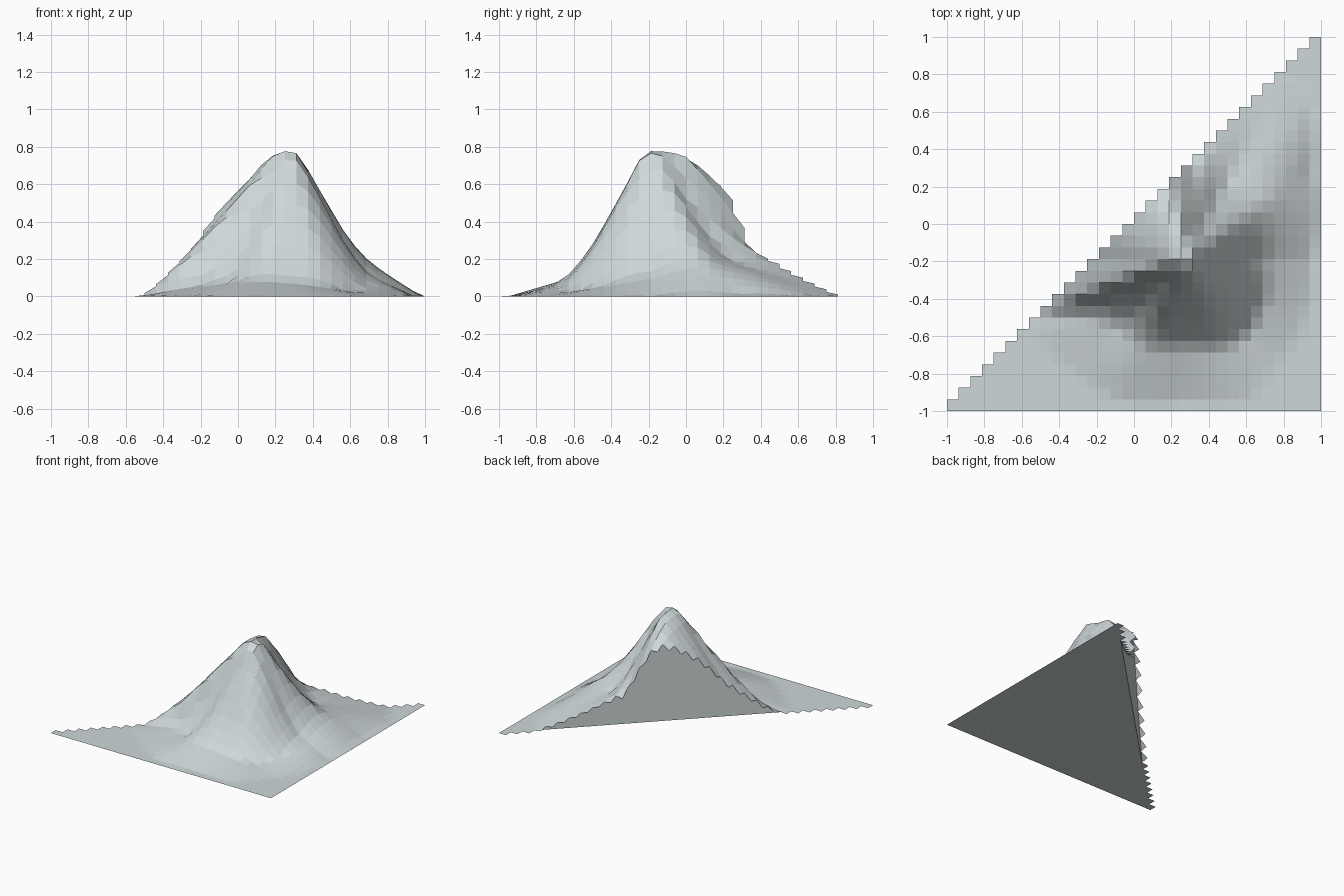
import bpy, bmesh, math

if "Cube" in bpy.data.objects:
    bpy.data.objects.remove(bpy.data.objects["Cube"])

N = 32
STEP = 2 / N
PEAK = (0.28, -0.18)
TOP = 0.79

# slope by compass angle: (degrees, foot radius, foot height, outer radius, bulge)
RIBS = [
    (0, .42, .12, .66, 1), (35, .51, .19, .82, 1), (50, .49, .19, 1.03, 1),
    (62, .47, .19, 1.12, 1), (80, .55, .24, 1.2, 1.1), (90, .70, .10, 1.2, 1.3),
    (103, 1.0, 0, 1.2, 1.3), (120, 1.45, 0, 1.6, 1), (146, 1.1, 0, 1.3, 1),
    (180, .85, 0, 1.0, 1), (200, .85, 0, .9, 1), (208, .62, .05, .9, 1),
    (225, .50, .07, .85, 1), (243, .52, .09, .84, 1), (270, .47, .08, .75, 1),
    (295, .52, .045, .82, 1), (308, .52, .03, .75, 1), (330, .48, .06, .72, 1),
    (360, .42, .12, .66, 1)]
# common steep-cone profile
CONE = [(0, 1), (.13, .94), (.23, .8), (.45, .53), (.66, .28), (.85, .1), (1, 0)]


def lerp_table(table, key):
    for a, b in zip(table, table[1:]):
        if key <= b[0]:
            f = (key - a[0]) / (b[0] - a[0])
            return [p + (q - p) * f for p, q in zip(a[1:], b[1:])]
    return table[-1][1:]


def height(x, y):
    dx, dy = x - PEAK[0], y - PEAK[1]
    r = math.hypot(dx, dy)
    foot, z_foot, outer, bulge = lerp_table(RIBS, math.degrees(math.atan2(dy, dx)) % 360)
    if max(abs(x), abs(y)) > 0.99:
        return 0.0
    if r < foot:
        return z_foot + (TOP - z_foot) * lerp_table(CONE, (r / foot) ** bulge)[0]
    return z_foot * max(0, 1 - (r - foot) / (outer - foot))


def make_object(name, bm):
    mesh = bpy.data.meshes.new(name)
    bm.to_mesh(mesh)
    bm.free()
    mesh.materials.append(stone)
    obj = bpy.data.objects.new(name, mesh)
    bpy.context.collection.objects.link(obj)
    return obj


stone = bpy.data.materials.new("pale_grey")
stone.diffuse_color = (0.62, 0.68, 0.69, 1)
stone.use_nodes = True
stone.node_tree.nodes["Principled BSDF"].inputs["Base Color"].default_value = stone.diffuse_color

# stepped half-grid of terrain cells
bm = bmesh.new()
verts = {}
for i in range(N + 1):
    for j in range(min(i + 1, N) + 1):
        x, y = -1 + i * STEP, -1 + j * STEP
        verts[i, j] = bm.verts.new((x, y, height(x, y)))
for i in range(N):
    for j in range(i + 1):
        bm.faces.new([verts[i, j], verts[i + 1, j], verts[i + 1, j + 1], verts[i, j + 1]])
make_object("hill_surface", bm)

# flat triangular underside
bm = bmesh.new()
bm.faces.new([bm.verts.new(p) for p in ((-1, -1, 0), (1, 1, 0), (1, -1, 0))])
make_object("base", bm)

# upright cut face along the diagonal
bm = bmesh.new()
line = [(-1 + i * STEP, height(-1 + i * STEP, -1 + i * STEP)) for i in range(N + 1)]
for (a, za), (b, zb) in zip(line, line[1:]):
    if max(za, zb) > 0.001:
        pts = [(b, b, 0), (a, a, 0), (a, a, za), (b, b, zb)]
        bm.faces.new([bm.verts.new(p) for p in pts])
bmesh.ops.remove_doubles(bm, verts=bm.verts, dist=1e-5)
make_object("cut_face", bm)
